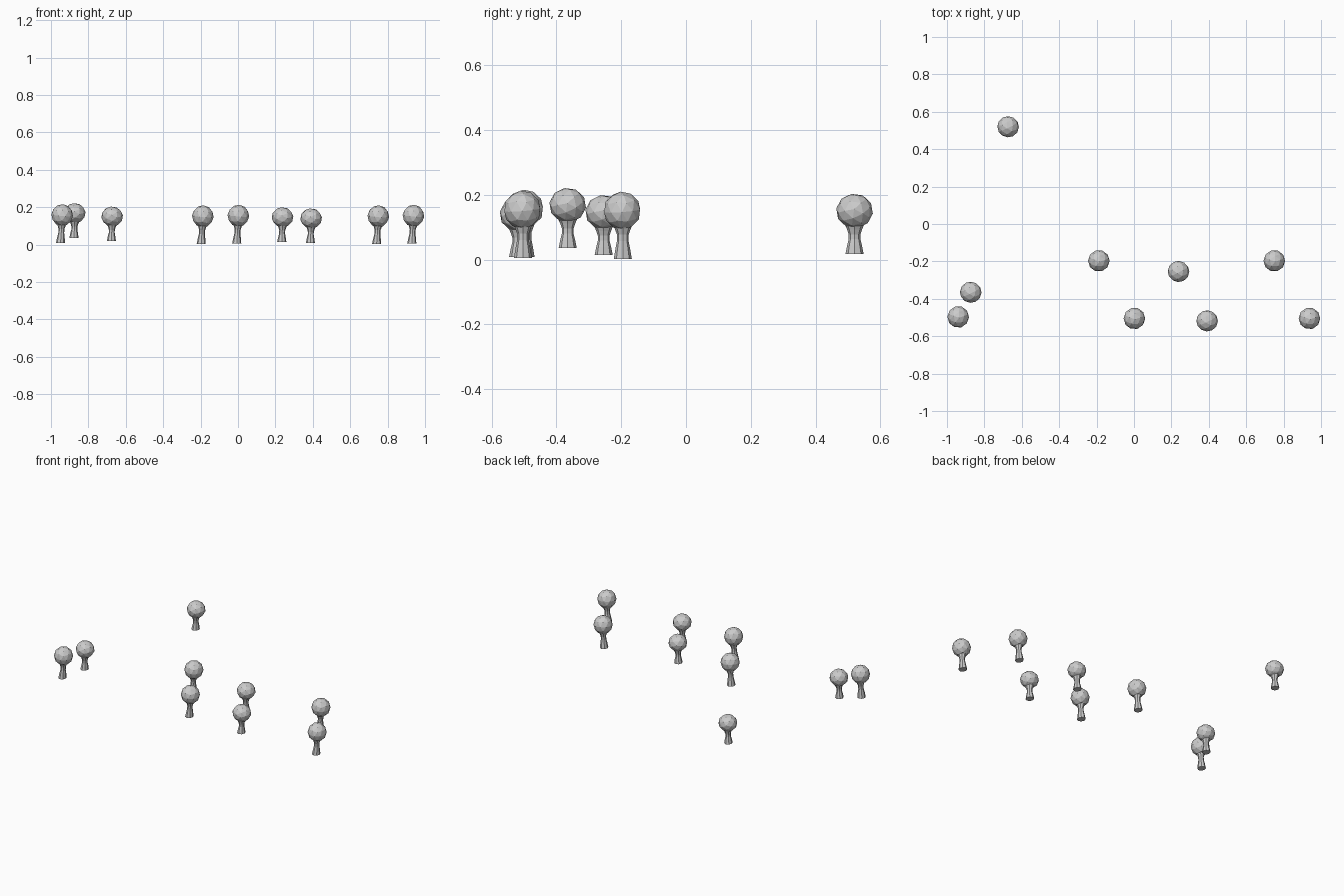
import bpy, bmesh, math
from mathutils import Matrix, Euler

if "Cube" in bpy.data.objects:
    bpy.data.objects.remove(bpy.data.objects["Cube"])

SIDES = 8
# trunk rings: height and radius, flaring at foot and into the crown
TALL = [(0, .028), (.03, .023), (.055, .018), (.075, .018), (.092, .024), (.115, .034)]
SHORT = [(0, .028), (.025, .023), (.045, .018), (.06, .018), (.075, .023), (.1, .034)]


def make_object(bm, name):
    bmesh.ops.recalc_face_normals(bm, faces=bm.faces)
    mesh = bpy.data.meshes.new(name)
    bm.to_mesh(mesh)
    bm.free()
    bpy.context.collection.objects.link(bpy.data.objects.new(name, mesh))


def trunk(name, x, y, z, profile, lean):
    bm = bmesh.new()
    top = profile[-1][0]
    rings = []
    for h, r in profile:
        rings.append([bm.verts.new((x + lean * h / top + .88 * r * math.cos(a),
                                    y + r * math.sin(a), z + h))
                      for a in (2 * math.pi * i / SIDES for i in range(SIDES))])
    for lo, hi in zip(rings, rings[1:]):
        for i in range(SIDES):
            j = (i + 1) % SIDES
            bm.faces.new((lo[i], lo[j], hi[j], hi[i]))
    bm.faces.new(rings[0])
    bm.faces.new(rings[-1])
    make_object(bm, name)


def crown(name, x, y, z, size, tilt):
    bm = bmesh.new()
    m = (Matrix.Translation((x, y, z)) @ Matrix.Diagonal((*size, 1))
         @ Euler(tilt).to_matrix().to_4x4())
    bmesh.ops.create_icosphere(bm, subdivisions=2, radius=1, matrix=m)
    make_object(bm, name)


# crown x, y, ground height, is tall
TREES = [(-.94, -.497, .008, True), (-.873, -.365, .036, False),
         (-.673, .52, .018, False), (-.188, -.197, .002, True),
         (.002, -.505, .005, True), (.238, -.254, .014, False),
         (.391, -.518, .008, False), (.75, -.197, .002, True),
         (.938, -.505, .005, True)]

for n, (x, y, z, tall) in enumerate(TREES, 1):
    if tall:
        trunk(f"trunk_{n}", x - .009, y + .002, z, TALL, .008)
        crown(f"crown_{n}", x, y, z + .149, (.058, .058, .059), (.1, .05, .3))
    else:
        trunk(f"trunk_{n}", x - .004, y, z, SHORT, .004)
        crown(f"crown_{n}", x, y, z + .132, (.058, .057, .054), (.5, .3, .2))
